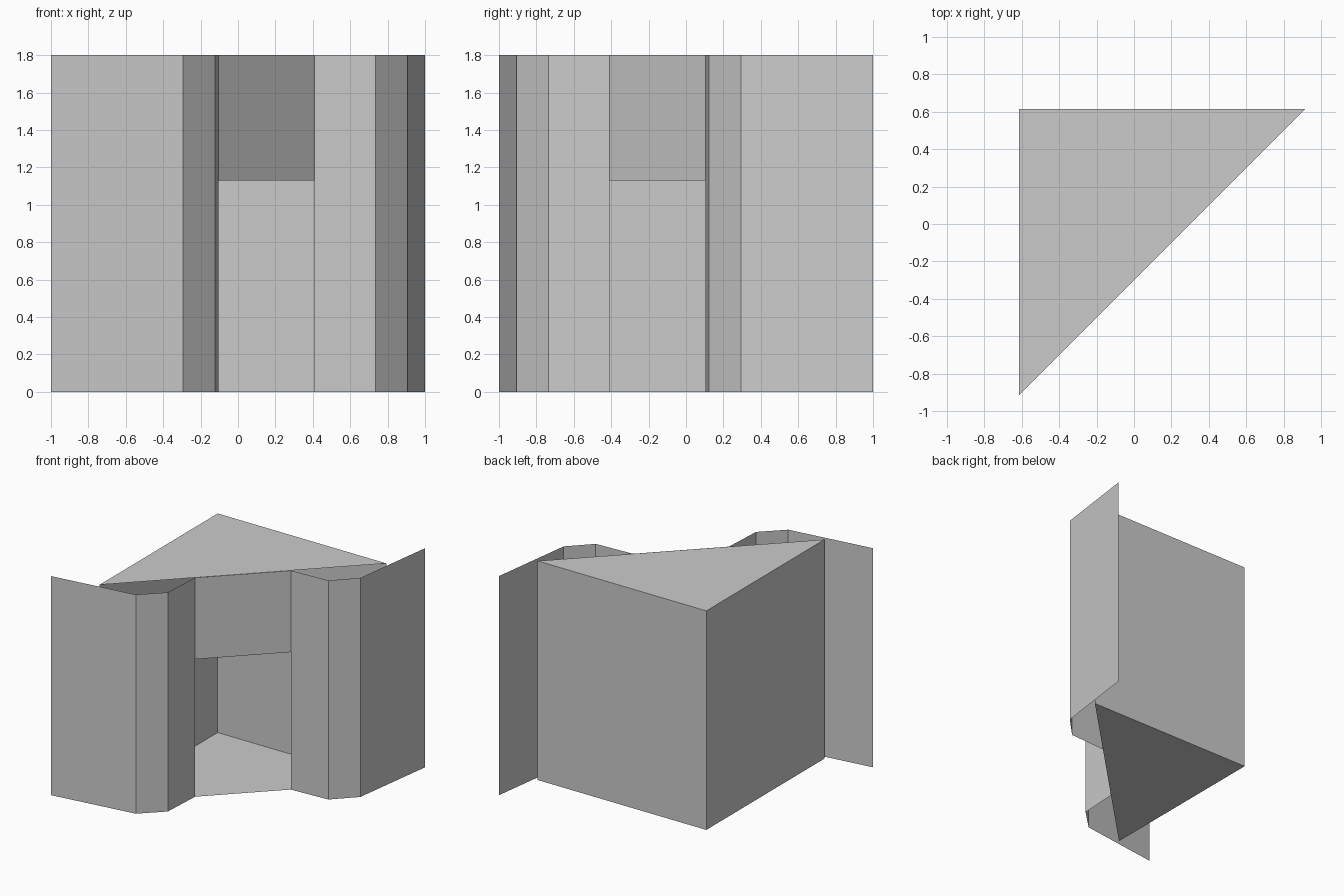
import bpy

if "Cube" in bpy.data.objects:
    bpy.data.objects.remove(bpy.data.objects["Cube"])

H = 1.8          # full height
OPEN_H = 1.13    # top of the hearth opening
tri = [(-0.616, 0.616), (-0.616, -0.917), (0.917, 0.616)]
# plan of one side: wall end, front bend, column bend, opening edge
side = [(-1, -1), (-0.295, -0.905), (-0.122, -0.736), (-0.105, -0.408)]


def make(name, verts, faces):
    me = bpy.data.meshes.new(name)
    me.from_pydata(verts, [], faces)
    ob = bpy.data.objects.new(name, me)
    bpy.context.collection.objects.link(ob)
    return ob


def sheet(name, path, z0, z1):
    """Upright thin wall following a plan path."""
    n = len(path)
    verts = [(x, y, z) for z in (z0, z1) for x, y in path]
    return make(name, verts, [(i, i + 1, n + i + 1, n + i) for i in range(n - 1)])


def mirror(path):
    """Reflect across the diagonal through the corner."""
    return [(-y, -x) for x, y in reversed(path)]


# wall wings with the columns flanking the opening
sheet("left_wall_and_column", side, 0, H)
sheet("right_wall_and_column", mirror(side), 0, H)

# panel above the opening
sheet("lintel_panel", [side[-1], mirror(side)[0]], OPEN_H, H)

# two walls meeting in the corner behind the hearth
sheet("corner_walls", [tri[2], tri[0], tri[1]], 0, H)

# triangular floor and top
make("hearth_floor", [(x, y, 0) for x, y in tri], [(2, 1, 0)])
make("top_slab", [(x, y, H) for x, y in tri], [(0, 1, 2)])
